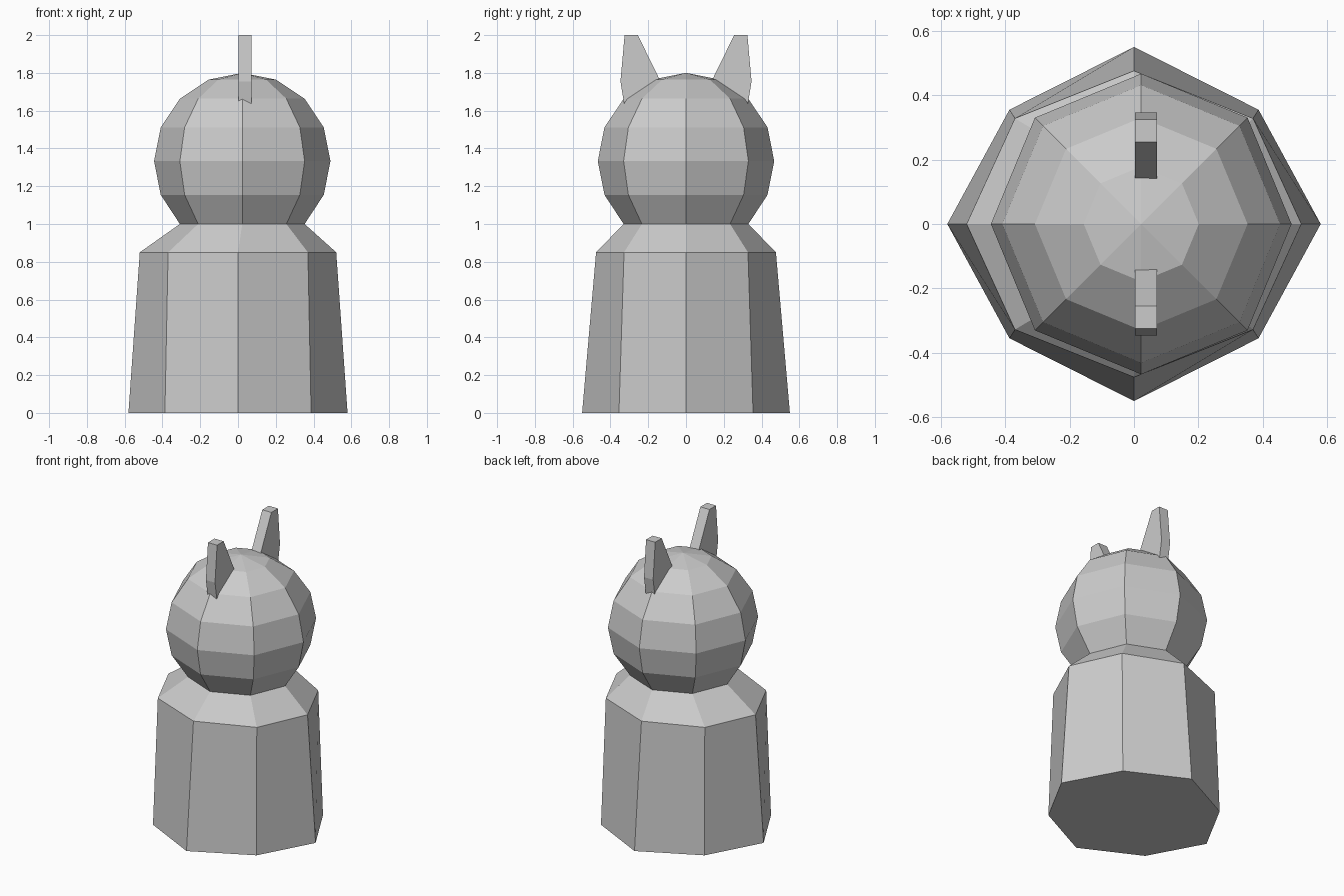
import bpy, bmesh
from math import sin, cos, pi

if "Cube" in bpy.data.objects:
    bpy.data.objects.remove(bpy.data.objects["Cube"])

HEAD_X, HEAD_Z, HEAD_R = 0.0225, 1.333, 0.467


def make_object(name, bm):
    bmesh.ops.recalc_face_normals(bm, faces=bm.faces[:])
    mesh = bpy.data.meshes.new(name)
    bm.to_mesh(mesh)
    bm.free()
    obj = bpy.data.objects.new(name, mesh)
    bpy.context.collection.objects.link(obj)
    return obj


def octagon(bm, cx, z, rx, ry, dx, dy):
    """Eight-sided ring: axis points at rx, ry and diagonal points at dx, dy."""
    pts = [(rx, 0), (dx, dy), (0, ry), (-dx, dy),
           (-rx, 0), (-dx, -dy), (0, -ry), (dx, -dy)]
    return [bm.verts.new((cx + x, y, z)) for x, y in pts]


def bridge(bm, rings):
    for a, b in zip(rings, rings[1:]):
        for i in range(8):
            j = (i + 1) % 8
            bm.faces.new((a[i], a[j], b[j], b[i]))


def head_ring(bm, k):
    """Latitude ring k of the head, counted in 22.5 degree steps from the top."""
    a = k * pi / 8
    r = HEAD_R * sin(a)
    d = r * cos(pi / 4)
    z = 1.0 if k == 6 else HEAD_Z + HEAD_R * cos(a)
    return octagon(bm, HEAD_X, z, r, r, d, d)


# Tapered body with sloping shoulders up to the neck
bm = bmesh.new()
rings = [octagon(bm, 0, 0, 0.58, 0.55, 0.387, 0.355),
         octagon(bm, 0, 0.85, 0.52, 0.476, 0.37, 0.328),
         head_ring(bm, 6)]
bridge(bm, rings)
bm.faces.new(rings[0])
make_object("body", bm)

# Faceted round head, open where it meets the neck
bm = bmesh.new()
rings = [head_ring(bm, k) for k in range(6, 0, -1)]
bridge(bm, rings)
tip = bm.verts.new((HEAD_X, 0, HEAD_Z + HEAD_R))
for i in range(8):
    bm.faces.new((rings[-1][i], rings[-1][(i + 1) % 8], tip))
make_object("head", bm)

# Two thin upright ears, mirrored front to back
profile = [(0.255, 2.0), (0.325, 2.0), (0.347, 1.755), (0.325, 1.62), (0.13, 1.745)]
for name, side in (("front_ear", -1), ("back_ear", 1)):
    bm = bmesh.new()
    face = bm.faces.new([bm.verts.new((0.003, side * y, z)) for y, z in profile])
    out = bmesh.ops.extrude_face_region(bm, geom=[face])
    verts = [g for g in out["geom"] if isinstance(g, bmesh.types.BMVert)]
    bmesh.ops.translate(bm, verts=verts, vec=(0.068, 0, 0))
    make_object(name, bm)
